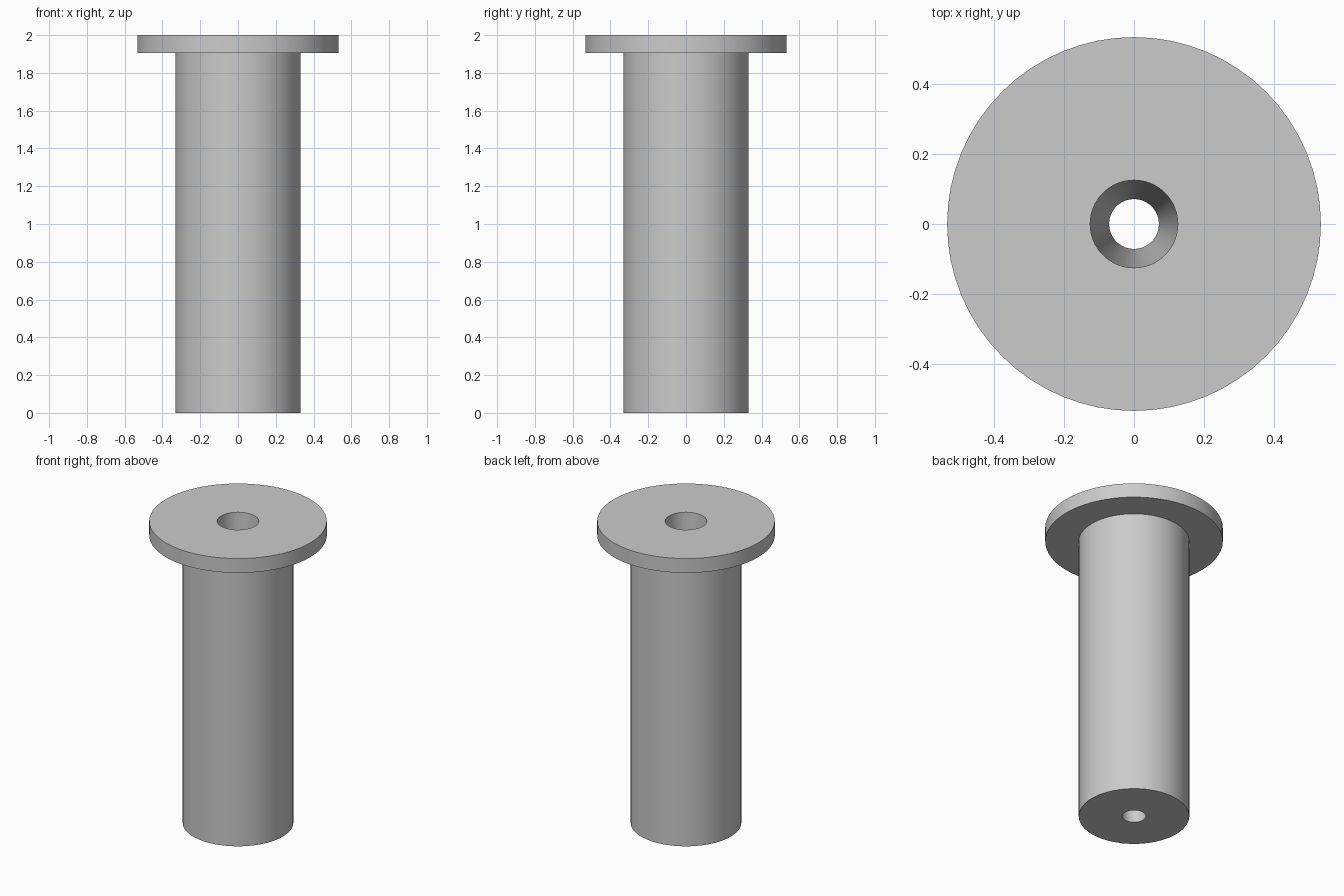
import bpy
import bmesh
import math
from mathutils import Matrix, Vector

cube = bpy.data.objects.get("Cube")
if cube:
    bpy.data.objects.remove(cube, do_unlink=True)

SEGMENTS = 64

# Single plain grey
grey = bpy.data.materials.new("plain_grey")
grey.use_nodes = True
colour = (0.6, 0.6, 0.6, 1)
grey.diffuse_color = colour
grey.node_tree.nodes["Principled BSDF"].inputs["Base Color"].default_value = colour


def lathe(name, profile):
    """Turn a closed (radius, height) outline around the z axis."""
    bm = bmesh.new()
    verts = [bm.verts.new((r, 0, z)) for r, z in profile]
    edges = [bm.edges.new((a, b)) for a, b in zip(verts, verts[1:] + verts[:1])]
    bmesh.ops.spin(bm, geom=verts + edges, cent=(0, 0, 0), axis=(0, 0, 1),
                   angle=math.tau, steps=SEGMENTS, use_merge=True)
    bmesh.ops.remove_doubles(bm, verts=bm.verts, dist=1e-5)
    bmesh.ops.recalc_face_normals(bm, faces=bm.faces)
    mesh = bpy.data.meshes.new(name)
    bm.to_mesh(mesh)
    bm.free()
    mesh.materials.append(grey)
    obj = bpy.data.objects.new(name, mesh)
    bpy.context.collection.objects.link(obj)
    bpy.ops.object.select_all(action="DESELECT")
    obj.select_set(True)
    bpy.context.view_layer.objects.active = obj
    bpy.ops.object.shade_smooth_by_angle(angle=math.radians(30))
    return obj


# Flanged sleeve with a tapered bore running its whole length
shaft_radius, flange_radius = 0.332, 0.533
flange_base, height = 1.905, 2.0
bore_bottom, bore_top = 0.071, 0.125

lathe("flanged_sleeve", [
    (bore_bottom, 0),
    (shaft_radius, 0),
    (shaft_radius, flange_base),
    (flange_radius, flange_base),
    (flange_radius, height),
    (bore_top, height),
])
